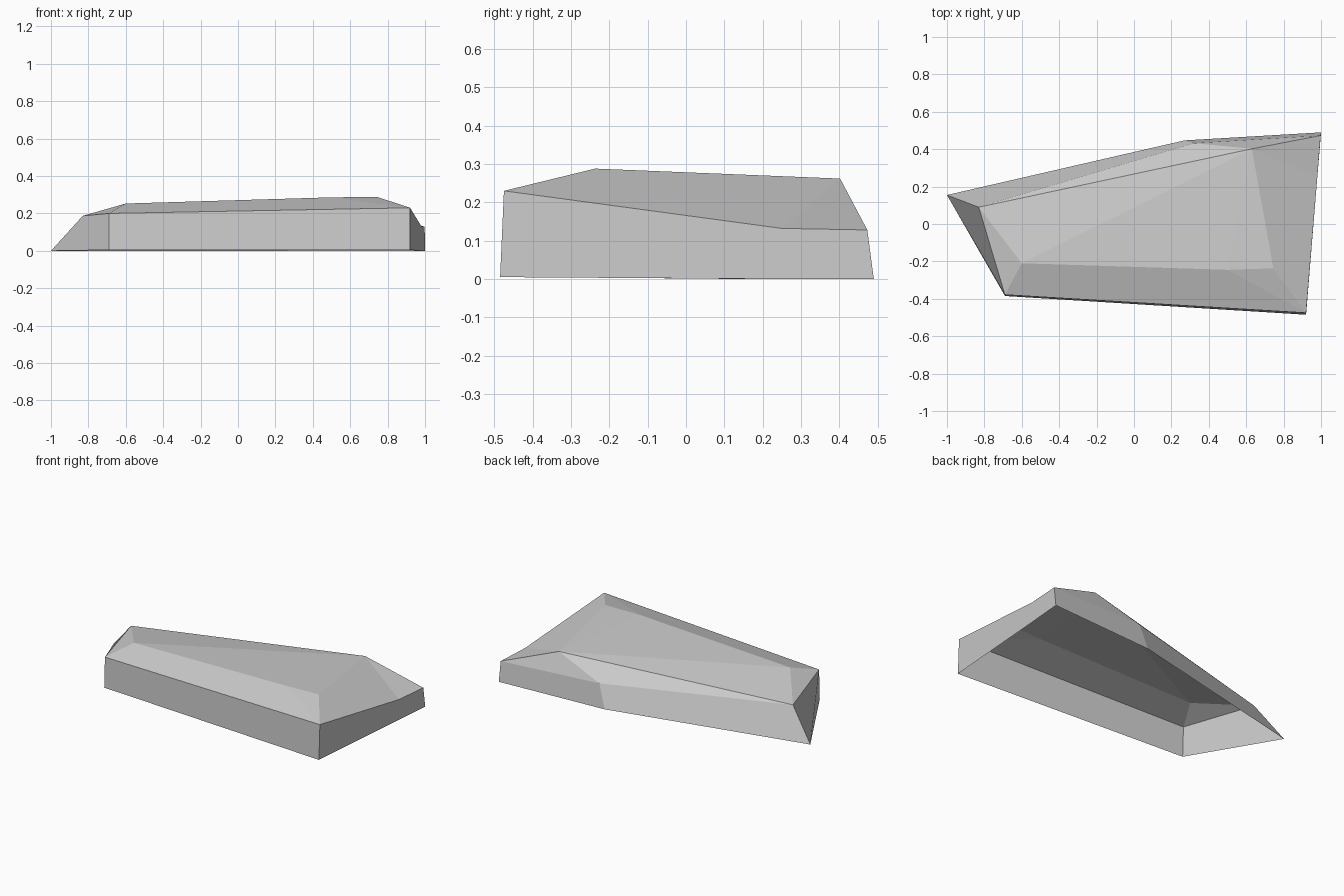
import bpy
import bmesh

# Remove only the default cube
default_cube = bpy.data.objects.get("Cube")
if default_cube:
    bpy.data.objects.remove(default_cube, do_unlink=True)


def make_material(name, colour):
    material = bpy.data.materials.new(name)
    material.use_nodes = True
    material.diffuse_color = colour
    shader = next(n for n in material.node_tree.nodes if n.type == "BSDF_PRINCIPLED")
    shader.inputs["Base Color"].default_value = colour
    shader.inputs["Roughness"].default_value = 0.9
    return material


def add_points(bm, points):
    return {name: bm.verts.new(position) for name, position in points.items()}


# Footprint on the ground, anticlockwise
ground_points = {
    "left_tip": (-1, 0.155, 0),
    "front_left": (-0.69, -0.385, 0.005),
    "front_right": (0.92, -0.485, 0.005),
    "side": (0.98, 0.25, 0),
    "back_right": (1, 0.49, 0),
    "back": (0.27, 0.447, 0),
}

# Rim where the walls meet the sloping top
rim_points = {
    "left_tip": (-0.83, 0.09, 0.187),
    "front_left": (-0.69, -0.378, 0.2),
    "front_right": (0.92, -0.475, 0.23),
    "side": (0.98, 0.25, 0.132),
    "back_right": (0.998, 0.473, 0.128),
    "back": (0.32, 0.432, 0.15),
}

# Raised corners of the top plateau
crown_points = {
    "west": (-0.6, -0.21, 0.253),
    "middle": (0.5, -0.245, 0.286),
    "east": (0.745, -0.237, 0.288),
    "north": (0.63, 0.402, 0.262),
}

bm = bmesh.new()
ground = add_points(bm, ground_points)
rim = add_points(bm, rim_points)
crown = add_points(bm, crown_points)

# Wall band; the underside stays open
names = list(ground_points)
for here, following in zip(names, names[1:] + names[:1]):
    bm.faces.new((ground[here], ground[following], rim[following], rim[here]))

# Sloping facets between rim and plateau, then the plateau itself
west, middle, east, north = (crown[n] for n in ("west", "middle", "east", "north"))
facets = [
    (rim["left_tip"], rim["front_left"], west),
    (rim["front_left"], rim["front_right"], middle, west),
    (rim["front_right"], east, middle),
    (rim["front_right"], rim["side"], north, east),
    (rim["side"], rim["back_right"], north),
    (rim["back_right"], rim["back"], north),
    (rim["back"], rim["left_tip"], north),
    (rim["left_tip"], west, north),
    (west, middle, north),
    (middle, east, north),
]
for facet in facets:
    bm.faces.new(facet)

# Flat shaded rock slab
mesh = bpy.data.meshes.new("rock_slab")
bm.to_mesh(mesh)
bm.free()
mesh.materials.append(make_material("stone grey", (0.6, 0.6, 0.6, 1)))
rock = bpy.data.objects.new("rock_slab", mesh)
bpy.context.collection.objects.link(rock)
